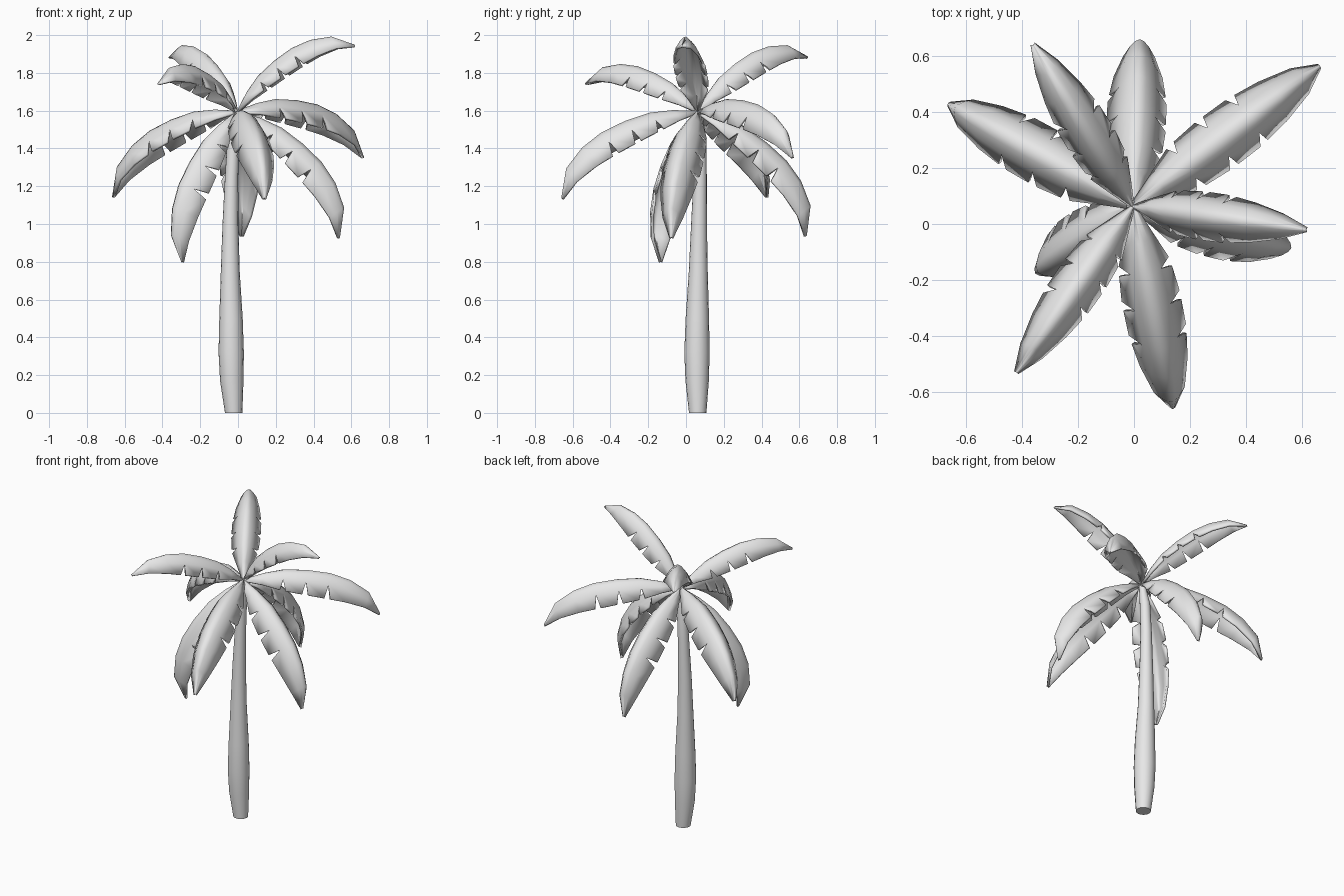
import bpy, bmesh, math
from mathutils import Vector

cube = bpy.data.objects.get("Cube")
if cube:
    bpy.data.objects.remove(cube, do_unlink=True)

grey = bpy.data.materials.new("plain_grey")
grey.use_nodes = True
grey.diffuse_color = (0.8, 0.8, 0.8, 1)
grey.node_tree.nodes["Principled BSDF"].inputs["Base Color"].default_value = (0.8, 0.8, 0.8, 1)

CROWN = Vector((-0.005, 0.063, 1.6))


def make_object(name, bm, angle):
    mesh = bpy.data.meshes.new(name)
    bm.to_mesh(mesh)
    bm.free()
    mesh.materials.append(grey)
    obj = bpy.data.objects.new(name, mesh)
    bpy.context.collection.objects.link(obj)
    bpy.ops.object.select_all(action='DESELECT')
    obj.select_set(True)
    bpy.context.view_layer.objects.active = obj
    bpy.ops.object.shade_smooth_by_angle(angle=math.radians(angle))
    return obj


# Trunk: stacked rings of z, centre x, centre y, radius
def build_trunk():
    rings = [(0, -0.023, 0.062, 0.046), (0.17, -0.033, 0.059, 0.062),
             (0.32, -0.036, 0.058, 0.067), (0.5, -0.037, 0.06, 0.062),
             (0.75, -0.041, 0.065, 0.05), (1.0, -0.04, 0.069, 0.042),
             (1.25, -0.034, 0.075, 0.035), (1.45, -0.024, 0.076, 0.032),
             (1.6, -0.008, 0.066, 0.018)]
    sides = 16
    bm = bmesh.new()
    loops = []
    for z, cx, cy, r in rings:
        loops.append([bm.verts.new((cx + r * math.cos(k * math.tau / sides),
                                    cy + r * math.sin(k * math.tau / sides), z))
                      for k in range(sides)])
    for low, high in zip(loops, loops[1:]):
        for k in range(sides):
            n = (k + 1) % sides
            bm.faces.new((low[k], low[n], high[n], high[k]))
    bm.faces.new(loops[0][::-1])
    bm.faces.new(loops[-1])
    make_object("trunk", bm, 40)


# Frond outline per unit length: position, ridge height, half width, edge height
OUTLINE = [(0, 0, 0.012, -0.01), (0.13, 0.085, 0.06, 0.02),
           (0.26, 0.148, 0.108, 0.035), (0.42, 0.187, 0.122, 0.05),
           (0.58, 0.205, 0.12, 0.06), (0.73, 0.19, 0.1, 0.06),
           (0.88, 0.135, 0.065, 0.04), (1, 0, 0.012, -0.012)]
NOTCHES = (2, 3, 4)
ACROSS = (0, 0.28, 0.6, 1)


def outline_at(t):
    for a, b in zip(OUTLINE, OUTLINE[1:]):
        if t <= b[0]:
            f = (t - a[0]) / (b[0] - a[0])
            return [p + (q - p) * f for p, q in zip(a, b)]
    return OUTLINE[-1]


# Frond: arched leaf folded along its ridge, with slits in both edges
def build_frond(name, tip):
    chord = Vector(tip) - CROWN
    length = chord.length
    along = chord.normalized()
    side = along.cross(Vector((0, 0, 1))).normalized()
    up = side.cross(along)

    def point(t, u, s):
        t, ridge, width, edge = outline_at(t)
        height = ridge - (ridge - edge) * u ** 1.7
        return CROWN + length * (along * t + side * (s * u * width) + up * height)

    bm = bmesh.new()
    last = len(ACROSS) - 2
    for s in (-1, 1):
        for i in range(len(OUTLINE) - 1):
            t0, t1 = OUTLINE[i][0], OUTLINE[i + 1][0]
            for j in range(last + 1):
                u0, u1 = ACROSS[j], ACROSS[j + 1]
                e0, e1 = t0, t1
                if j == last:
                    e0 += 0.035 if i in NOTCHES else 0
                    e1 -= 0.008 if i + 1 in NOTCHES else 0
                corners = [point(t0, u0, s), point(t1, u0, s),
                           point(e1, u1, s), point(e0, u1, s)]
                if s < 0:
                    corners.reverse()
                bm.faces.new([bm.verts.new(c) for c in corners])
    bmesh.ops.remove_doubles(bm, verts=bm.verts, dist=0.0005)
    bm.normal_update()
    if sum(f.normal.dot(up) * f.calc_area() for f in bm.faces) < 0:
        bmesh.ops.reverse_faces(bm, faces=bm.faces)
    obj = make_object(name, bm, 65)
    solid = obj.modifiers.new("thickness", 'SOLIDIFY')
    solid.thickness = 0.014
    solid.offset = -1
    # Thickness comes before the sharp edge shading
    bpy.ops.object.modifier_move_to_index(modifier=solid.name, index=0)


build_trunk()
tips = {
    "frond_back_right_high": (-0.36, 0.64, 1.89),
    "frond_back_left": (0.664, 0.565, 1.36),
    "frond_back_low": (0.02, 0.64, 0.94),
    "frond_right": (-0.665, 0.43, 1.15),
    "frond_left_high": (0.615, -0.02, 1.95),
    "frond_left_low": (0.54, -0.08, 0.93),
    "frond_right_low": (-0.30, -0.14, 0.80),
    "frond_front": (0.14, -0.66, 1.14),
    "frond_front_right_high": (-0.42, -0.53, 1.75),
}
for frond_name, frond_tip in tips.items():
    build_frond(frond_name, frond_tip)
